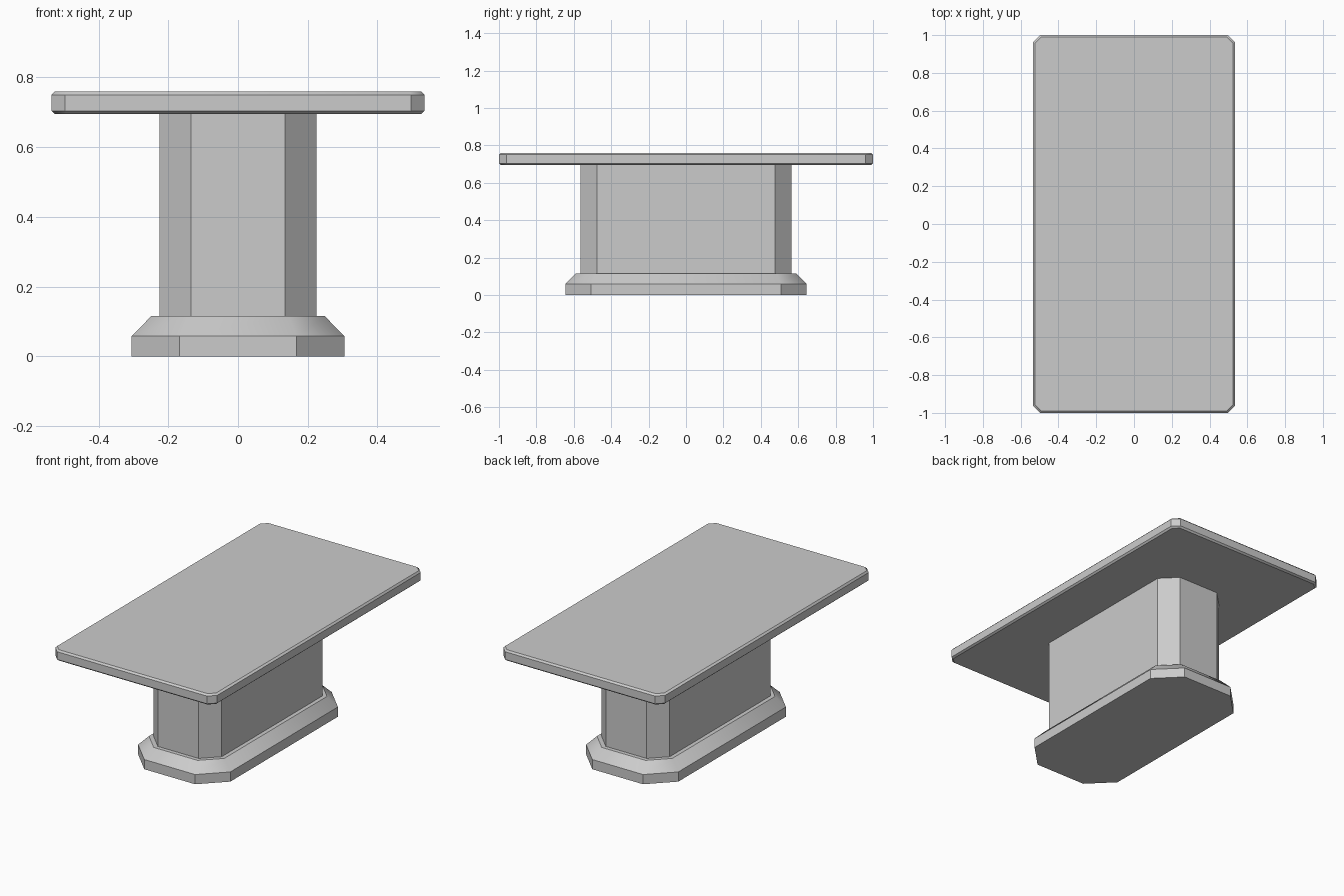
import bpy
import bmesh
import math

if "Cube" in bpy.data.objects:
    bpy.data.objects.remove(bpy.data.objects["Cube"])

grey = bpy.data.materials.new("plain grey")
grey.diffuse_color = (0.6, 0.6, 0.6, 1)
grey.use_nodes = True
grey.node_tree.nodes["Principled BSDF"].inputs["Base Color"].default_value = grey.diffuse_color


def octagon(hx, hy, cut, inset):
    """Rectangle with 45 degree cut corners, offset evenly inwards."""
    c = cut - inset * (2 - math.sqrt(2))
    x, y = hx - inset, hy - inset
    return [(x - c, -y), (x, -y + c), (x, y - c), (x - c, y),
            (-x + c, y), (-x, y - c), (-x, -y + c), (-x + c, -y)]


def stacked_block(name, hx, hy, cut, levels):
    """Solid through cut-corner outlines; levels are (z, inset) pairs."""
    bm = bmesh.new()
    rings = [[bm.verts.new((x, y, z)) for x, y in octagon(hx, hy, cut, inset)]
             for z, inset in levels]
    for low, high in zip(rings, rings[1:]):
        for i in range(8):
            j = (i + 1) % 8
            bm.faces.new((low[i], low[j], high[j], high[i]))
    bm.faces.new(rings[0][::-1])
    bm.faces.new(rings[-1])
    mesh = bpy.data.meshes.new(name)
    bm.to_mesh(mesh)
    bm.free()
    mesh.materials.append(grey)
    obj = bpy.data.objects.new(name, mesh)
    bpy.context.collection.objects.link(obj)
    # Soft corners on the sloped bands, crisp edges elsewhere
    bpy.ops.object.select_all(action='DESELECT')
    obj.select_set(True)
    bpy.context.view_layer.objects.active = obj
    bpy.ops.object.shade_smooth_by_angle(angle=math.radians(40))
    return obj


# Foot with a sloped upper band
stacked_block("base", 0.305, 0.645, 0.137, [(0, 0), (0.058, 0), (0.115, 0.056)])
# Upright pedestal
stacked_block("column", 0.225, 0.565, 0.09, [(0.115, 0), (0.695, 0)])
# Slab with bevelled rims
stacked_block("table_top", 0.535, 1.0, 0.039,
              [(0.695, 0.01), (0.704, 0), (0.75, 0), (0.76, 0.01)])
